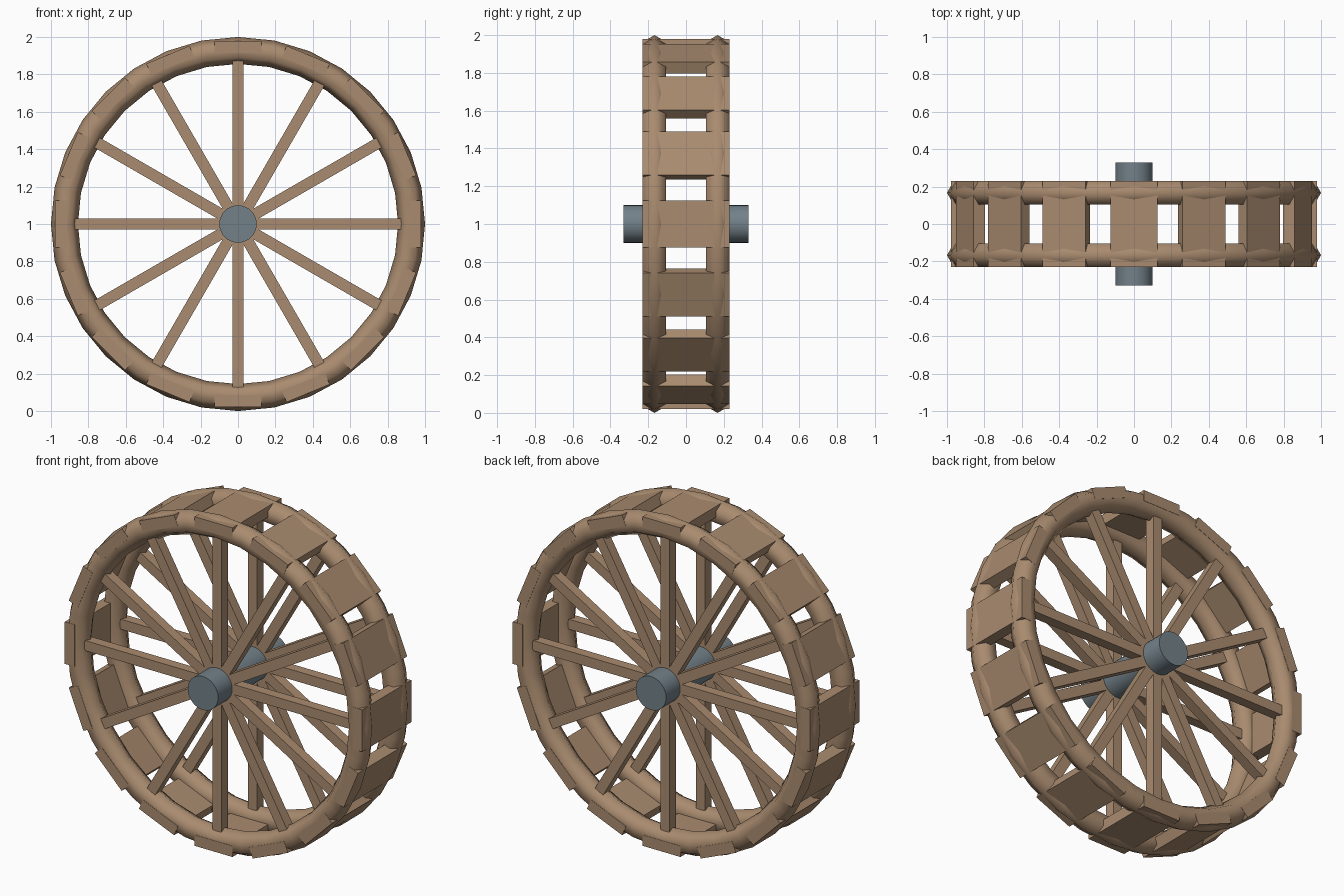
import bpy, math
from mathutils import Matrix, Vector

if "Cube" in bpy.data.objects:
    bpy.data.objects.remove(bpy.data.objects["Cube"])

def material(name, rgb):
    m = bpy.data.materials.new(name)
    m.diffuse_color = (*rgb, 1)
    m.use_nodes = True
    m.node_tree.nodes["Principled BSDF"].inputs["Base Color"].default_value = m.diffuse_color
    return m

WOOD = material("wood", (0.40, 0.26, 0.16))
IRON = material("blue grey metal", (0.17, 0.22, 0.25))
CENTRE = Vector((0, 0, 1))
RING_Y = 0.167

def finish(name, mat, angle=None):
    o = bpy.context.object
    o.name = name
    o.data.materials.append(mat)
    if angle:
        bpy.ops.object.shade_smooth_by_angle(angle=math.radians(angle))
    return o

def box(name, size, offset, turn):
    """Box placed relative to the wheel centre, then turned about the axle."""
    bpy.ops.mesh.primitive_cube_add(size=1)
    o = finish(name, WOOD)
    o.data.transform(Matrix.Translation(CENTRE) @ Matrix.Rotation(turn, 4, 'Y')
                     @ Matrix.Translation(offset) @ Matrix.Diagonal((*size, 1)))

# Two rims with a six-sided section, each with six full-width spoke bars
for side, y in (("front", -RING_Y), ("back", RING_Y)):
    bpy.ops.mesh.primitive_torus_add(location=(0, y, 1), rotation=(math.pi / 2, 0, 0),
                                     major_radius=0.928, minor_radius=0.072,
                                     major_segments=32, minor_segments=6)
    finish(side + "_rim", WOOD, 80)
    for i in range(6):
        box(f"{side}_spoke_{i}", (0.06, 0.06, 1.78), (0, y, 0), i * math.pi / 6)

# Sixteen paddle boards bridging the rims
for i in range(16):
    box(f"paddle_board_{i}", (0.25, 0.462, 0.065), (0, 0, 0.947), i * math.pi / 8)

# Axle
bpy.ops.mesh.primitive_cylinder_add(vertices=32, radius=0.1, depth=0.66,
                                    location=CENTRE, rotation=(math.pi / 2, 0, 0))
finish("axle", IRON, 40)
